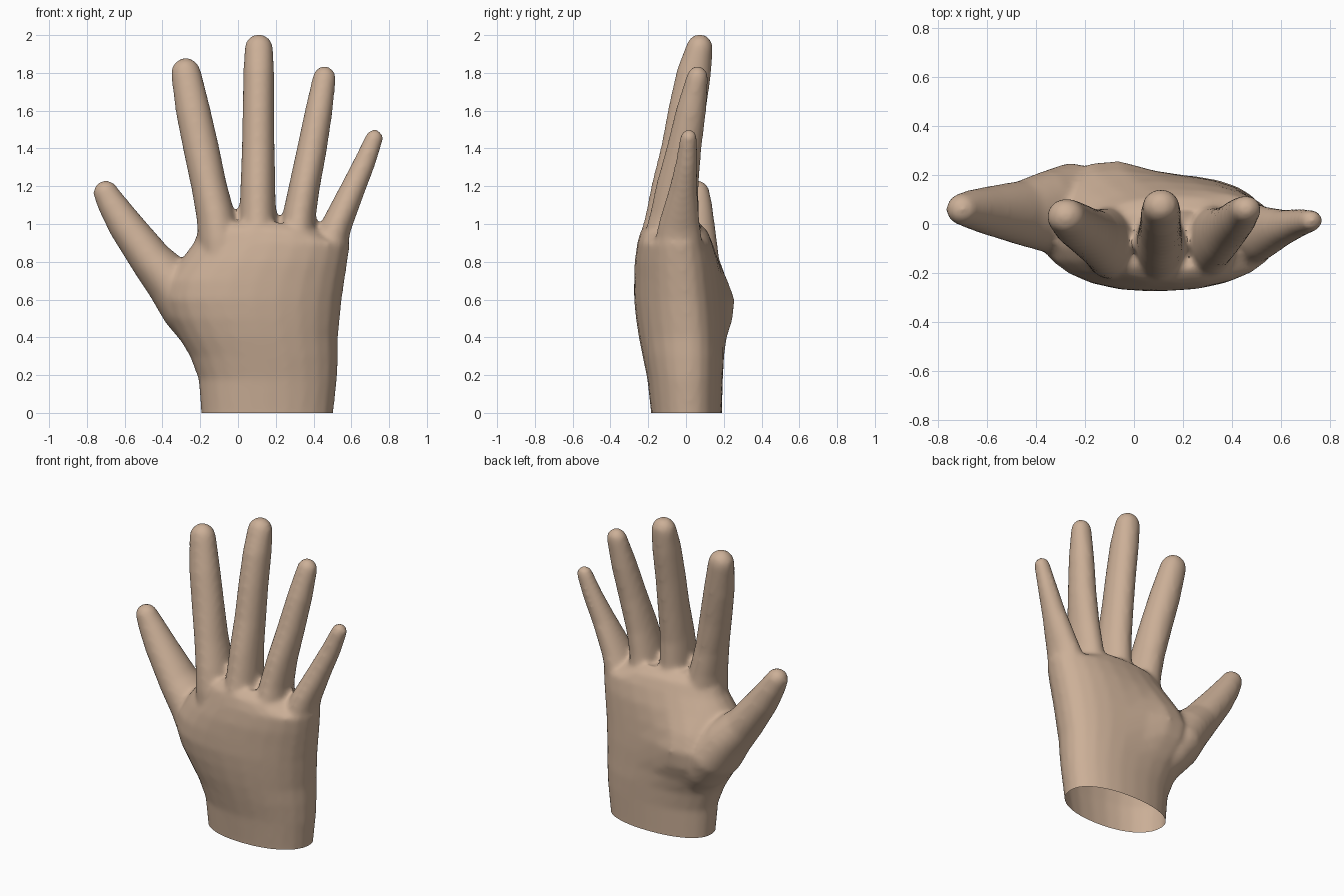
import bpy, bmesh, math
from mathutils import Vector

skin = bpy.data.materials.new("warm skin")
skin.diffuse_color = (0.60, 0.43, 0.31, 1)
SIDES = 24
bm = bmesh.new()


def skin_rings(rings):
    """Bridge a list of point rings into a closed tube."""
    loops = [[bm.verts.new(p) for p in ring] for ring in rings]
    for a, b in zip(loops, loops[1:]):
        for i in range(SIDES):
            j = (i + 1) % SIDES
            bm.faces.new((a[i], a[j], b[j], b[i]))
    bm.faces.new(loops[0][::-1])
    bm.faces.new(loops[-1])


def digit(path):
    """Tapered finger; each station is (x, y, z, half width, half depth)."""
    pts = [Vector(p[:3]) for p in path]
    size = [p[3:] for p in path]
    # add stations that round off the tip
    d = (pts[-1] - pts[-2]).normalized()
    end, (w, h) = pts[-1], size[-1]
    for a in (25, 45, 65, 82):
        t = math.radians(a)
        pts.append(end + d * w * math.sin(t))
        size.append((w * math.cos(t), h * math.cos(t)))
    rings = []
    for i, (p, (w, h)) in enumerate(zip(pts, size)):
        tan = (pts[min(i + 1, len(pts) - 1)] - pts[max(i - 1, 0)]).normalized()
        u = Vector((0, 1, 0)).cross(tan).normalized()
        v = tan.cross(u).normalized()
        rings.append([p + u * w * math.cos(k * math.tau / SIDES)
                      + v * h * math.sin(k * math.tau / SIDES) for k in range(SIDES)])
    skin_rings(rings)


# palm and wrist: z, left, right, dorsal y, palmar y, y of side edges
palm = [(-0.12, -0.19, 0.50, -0.18, 0.19, 0.02),
        (0.0, -0.195, 0.505, -0.185, 0.19, 0.02),
        (0.18, -0.21, 0.525, -0.205, 0.195, 0.02),
        (0.3, -0.255, 0.53, -0.23, 0.20, 0.02),
        (0.4, -0.315, 0.53, -0.25, 0.20, 0.02),
        (0.5, -0.37, 0.54, -0.265, 0.20, 0.01),
        (0.6, -0.40, 0.55, -0.275, 0.195, 0.0),
        (0.7, -0.38, 0.565, -0.275, 0.185, -0.01),
        (0.8, -0.31, 0.58, -0.272, 0.17, -0.02),
        (0.9, -0.235, 0.595, -0.258, 0.14, -0.03),
        (0.97, -0.21, 0.56, -0.238, 0.11, -0.05),
        (1.01, -0.16, 0.45, -0.19, 0.06, -0.06)]
rings = []
for z, x0, x1, y0, y1, ym in palm:
    ring = []
    for k in range(SIDES):
        c, s = math.cos(k * math.tau / SIDES), math.sin(k * math.tau / SIDES)
        c, s = (math.copysign(abs(q) ** 0.92, q) for q in (c, s))
        x = (x0 + x1) / 2 + c * (x1 - x0) / 2
        y = ym + s * ((y1 - ym) if s > 0 else (ym - y0))
        # thumb-side swelling of the palm
        if s > 0:
            y += s * 0.09 * math.exp(-((x + 0.16) / 0.2) ** 2 - ((z - 0.58) / 0.19) ** 2)
        # the web drops toward the little finger
        drop = 0.25 * max(0, x - 0.25) if z > 0.95 else 0
        ring.append(Vector((x, y, z - drop)))
    rings.append(ring)
skin_rings(rings)

# thumb
digit([(-0.08, 0.04, 0.34, 0.12, 0.13), (-0.18, 0.045, 0.46, 0.145, 0.18),
       (-0.26, 0.05, 0.57, 0.155, 0.20), (-0.36, 0.05, 0.70, 0.135, 0.165),
       (-0.46, 0.045, 0.81, 0.112, 0.132), (-0.60, 0.055, 1.00, 0.093, 0.098),
       (-0.67, 0.06, 1.11, 0.077, 0.078), (-0.70, 0.06, 1.165, 0.067, 0.066)])
# index finger
digit([(-0.08, -0.08, 0.72, 0.11, 0.15), (-0.10, -0.075, 0.92, 0.112, 0.15),
       (-0.118, -0.07, 1.04, 0.102, 0.135), (-0.153, -0.055, 1.2, 0.094, 0.115),
       (-0.195, -0.03, 1.4, 0.095, 0.10), (-0.238, -0.002, 1.6, 0.092, 0.092),
       (-0.276, 0.03, 1.80, 0.08, 0.075)])
# middle finger
digit([(0.105, -0.08, 0.72, 0.11, 0.17), (0.105, -0.08, 0.92, 0.108, 0.165),
       (0.105, -0.075, 1.04, 0.098, 0.14), (0.105, -0.06, 1.2, 0.092, 0.122),
       (0.107, -0.025, 1.4, 0.087, 0.107), (0.108, 0.005, 1.6, 0.084, 0.10),
       (0.11, 0.042, 1.8, 0.082, 0.092), (0.11, 0.071, 1.93, 0.076, 0.072)])
# ring finger
digit([(0.29, -0.08, 0.72, 0.10, 0.16), (0.312, -0.07, 0.92, 0.098, 0.155),
       (0.325, -0.06, 1.05, 0.088, 0.13), (0.352, -0.045, 1.2, 0.082, 0.113),
       (0.392, -0.01, 1.4, 0.079, 0.092), (0.428, 0.027, 1.6, 0.073, 0.08),
       (0.457, 0.06, 1.775, 0.062, 0.058)])
# little finger
digit([(0.43, -0.04, 0.70, 0.10, 0.14), (0.48, -0.04, 0.88, 0.095, 0.13),
       (0.525, -0.035, 1.0, 0.08, 0.11), (0.605, -0.015, 1.18, 0.067, 0.075),
       (0.672, 0.004, 1.33, 0.058, 0.057), (0.721, 0.014, 1.455, 0.048, 0.046)])

bmesh.ops.recalc_face_normals(bm, faces=bm.faces)
mesh = bpy.data.meshes.new("hand")
bm.to_mesh(mesh)
bm.free()
hand = bpy.data.objects.new("hand", mesh)
bpy.context.collection.objects.link(hand)

# fuse the parts into one soft skin
fuse = hand.modifiers.new("fuse", 'REMESH')
fuse.mode = 'VOXEL'
fuse.voxel_size = 0.015
soft = hand.modifiers.new("soften", 'SMOOTH')
soft.factor = 0.5
soft.iterations = 10
dg = bpy.context.evaluated_depsgraph_get()
fused = bpy.data.meshes.new_from_object(hand.evaluated_get(dg))
hand.modifiers.clear()

# cut the wrist open at the base
bm = bmesh.new()
bm.from_mesh(fused)
bmesh.ops.bisect_plane(bm, geom=bm.verts[:] + bm.edges[:] + bm.faces[:],
                       plane_co=(0, 0, 0), plane_no=(0, 0, 1), clear_inner=True)
bm.to_mesh(fused)
bm.free()
hand.data = fused
fused.materials.clear()
fused.materials.append(skin)

bpy.context.view_layer.objects.active = hand
hand.select_set(True)
bpy.ops.object.shade_smooth_by_angle(angle=math.radians(40))
